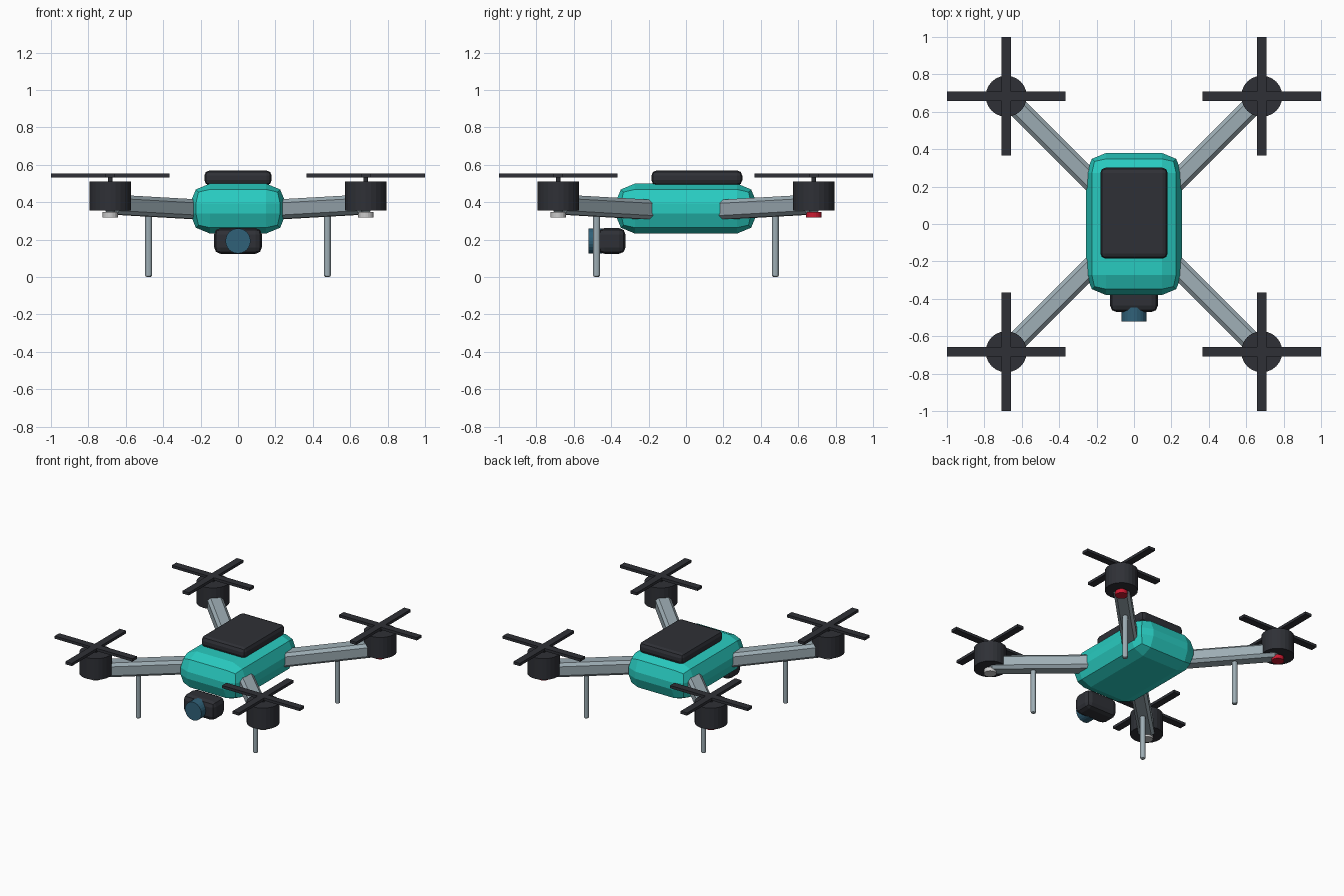
import bpy, bmesh, math
from mathutils import Matrix, Vector

if "Cube" in bpy.data.objects:
    bpy.data.objects.remove(bpy.data.objects["Cube"])


def material(name, rgb):
    m = bpy.data.materials.new(name)
    m.diffuse_color = (*rgb, 1)
    m.use_nodes = True
    m.node_tree.nodes["Principled BSDF"].inputs["Base Color"].default_value = m.diffuse_color
    return m


TEAL = material("teal", (0.022, 0.60, 0.53))
DARK = material("dark", (0.028, 0.030, 0.037))
STEEL = material("steel", (0.34, 0.42, 0.46))
GLASS = material("glass", (0.03, 0.12, 0.19))
WHITE = material("white", (0.85, 0.85, 0.85))
RED = material("red", (0.60, 0.01, 0.03))


def finish(bm, name, mat):
    mesh = bpy.data.meshes.new(name)
    bm.to_mesh(mesh)
    bm.free()
    mesh.materials.append(mat)
    ob = bpy.data.objects.new(name, mesh)
    bpy.context.collection.objects.link(ob)
    return ob


def box(name, loc, size, mat, bevel=0, segments=2, rot=None):
    bm = bmesh.new()
    bmesh.ops.create_cube(bm, size=1, matrix=Matrix.Diagonal((*size, 1)))
    if bevel:
        bmesh.ops.bevel(bm, geom=bm.edges[:], offset=bevel, segments=segments,
                        profile=0.5, affect='EDGES')
    m = Matrix.Translation(loc)
    if rot:
        m = m @ rot.to_matrix().to_4x4()
    bm.transform(m)
    return finish(bm, name, mat)


def cylinder(name, loc, radius, depth, mat, sides=24, bevel=0, axis='Z'):
    bm = bmesh.new()
    bmesh.ops.create_cone(bm, cap_ends=True, segments=sides, radius1=radius,
                          radius2=radius, depth=depth)
    if bevel:
        rims = [e for e in bm.edges if abs(e.verts[0].co.z - e.verts[1].co.z) < 1e-5]
        bmesh.ops.bevel(bm, geom=rims, offset=bevel, segments=2, profile=0.5,
                        affect='EDGES')
    if axis == 'Y':
        bm.transform(Matrix.Rotation(math.pi / 2, 4, 'X'))
    bm.transform(Matrix.Translation(loc))
    return finish(bm, name, mat)


# Hull and battery pack
box("body", (0, 0, 0.366), (0.514, 0.76, 0.268), TEAL, 0.108)
box("battery", (0, 0.058, 0.53), (0.36, 0.486, 0.08), DARK, 0.028)

# Camera under the nose
box("camera", (0, -0.397, 0.193), (0.256, 0.148, 0.138), DARK, 0.035)
cylinder("camera_lens", (0, -0.485, 0.193), 0.067, 0.075, GLASS, axis='Y')

# Four arms, each with motor, propeller, light and leg
C, LEG = 0.683, 0.478
for sx, side in ((-1, "left"), (1, "right")):
    for sy, end in ((-1, "front"), (1, "back")):
        tag = f"{end}_{side}"
        a = Vector((sx * 0.14, sy * 0.14, 0.357))
        b = Vector((sx * 0.685, sy * 0.685, 0.388))
        d = b - a
        box(f"arm_{tag}", (a + b) / 2, (0.108, d.length, 0.105), STEEL, 0.02, 1,
            d.to_track_quat('Y', 'Z'))
        x, y = sx * C, sy * C
        cylinder(f"motor_{tag}", (x, y, 0.433), 0.11, 0.156, DARK)
        cylinder(f"shaft_{tag}", (x, y, 0.523), 0.012, 0.03, DARK, 12)
        box(f"blade_x_{tag}", (x, y, 0.543), (0.634, 0.052, 0.02), DARK)
        box(f"blade_y_{tag}", (x, y, 0.543), (0.052, 0.634, 0.02), DARK)
        cylinder(f"light_{tag}", (x, y, 0.333), 0.042, 0.03,
                 WHITE if sy < 0 else RED, 20)
        cylinder(f"leg_{tag}", (sx * LEG, sy * LEG, 0.17), 0.018, 0.34,
                 STEEL, 12, 0.009)
